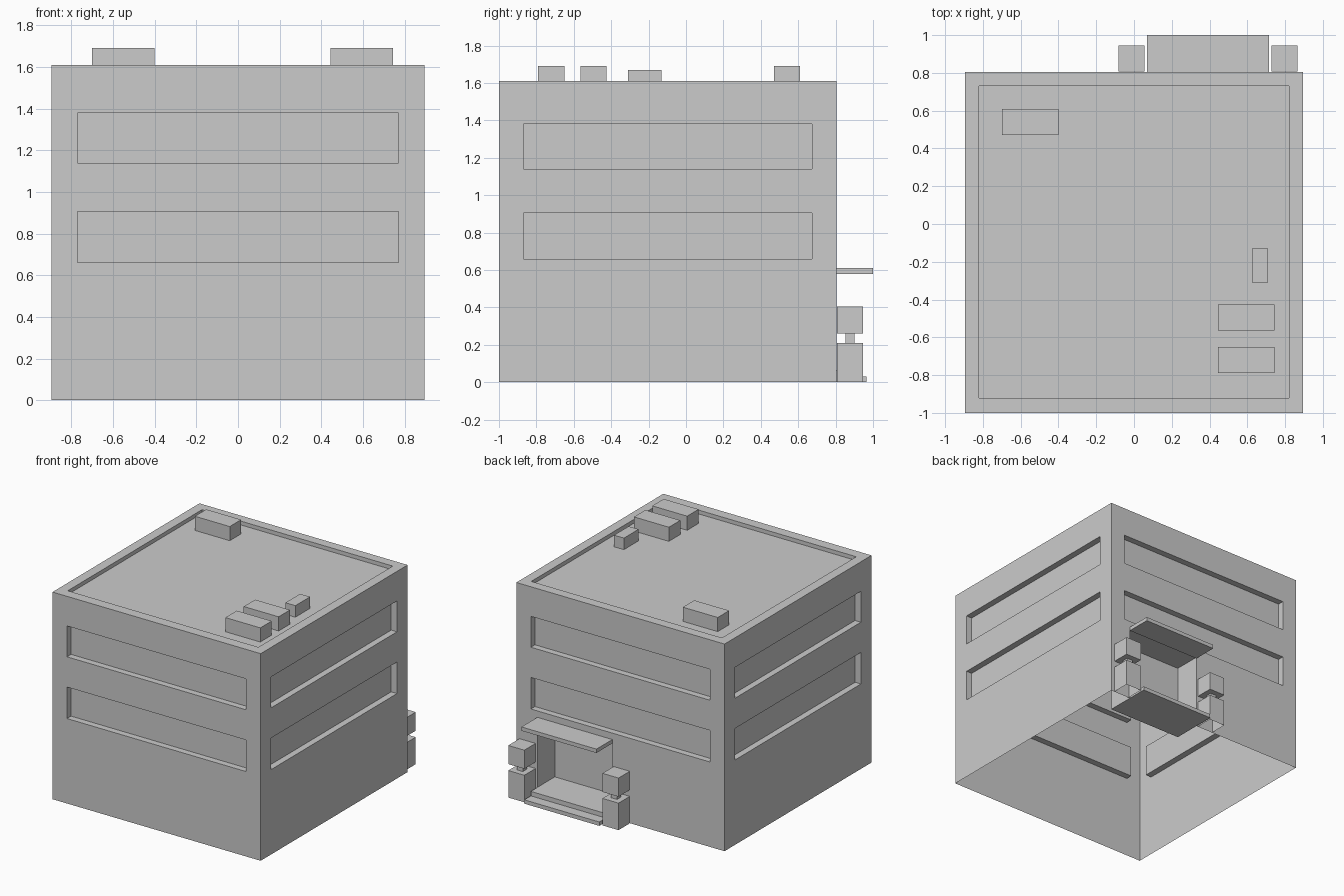
import bpy, bmesh

if "Cube" in bpy.data.objects:
    bpy.data.objects.remove(bpy.data.objects["Cube"])


def add_box(bm, x0, x1, y0, y1, z0, z1, open_bottom=False):
    verts = bmesh.ops.create_cube(bm, size=1)["verts"]
    for v in verts:
        v.co = (x1 if v.co.x > 0 else x0,
                y1 if v.co.y > 0 else y0,
                z1 if v.co.z > 0 else z0)
    if open_bottom:
        faces = {f for v in verts for f in v.link_faces}
        bottom = [f for f in faces if all(abs(v.co.z - z0) < 1e-6 for v in f.verts)]
        bmesh.ops.delete(bm, geom=bottom, context="FACES_ONLY")


def boxes(name, *specs, open_bottom=False):
    bm = bmesh.new()
    for s in specs:
        add_box(bm, *s, open_bottom=open_bottom)
    mesh = bpy.data.meshes.new(name)
    bm.to_mesh(mesh)
    bm.free()
    ob = bpy.data.objects.new(name, mesh)
    bpy.context.collection.objects.link(ob)
    return ob


W, FRONT, BACK, TOP = 0.895, -1.0, 0.805, 1.61
ROOF, DEPTH = 1.58, 0.05
DOOR = (0.07, 0.715)

# Openings: sunken roof, entrance and window bands on every side
cuts = [(-0.82, 0.82, -0.92, 0.73, ROOF, 1.8),
        (*DOOR, 0.59, 1.0, -0.2, 0.59)]
for z0, z1 in ((0.66, 0.905), (1.14, 1.38)):
    cuts.append((-0.77, 0.77, FRONT - 0.1, FRONT + DEPTH, z0, z1))
    cuts.append((-0.77, 0.77, BACK - DEPTH, BACK + 0.1, z0, z1))
    cuts.append((W - DEPTH, W + 0.1, -0.87, 0.675, z0, z1))
    cuts.append((-W - 0.1, -W + DEPTH, -0.87, 0.675, z0, z1))
cutter = boxes("opening_cutter", *cuts)
cutter.hide_render = True

# Building shell, open underneath
body = boxes("building_shell", (-W, W, FRONT, BACK, 0, TOP))
mod = body.modifiers.new("openings", "BOOLEAN")
mod.operation = "DIFFERENCE"
mod.solver = "EXACT"
mod.object = cutter
bpy.context.view_layer.update()
deps = bpy.context.evaluated_depsgraph_get()
shell = bpy.data.meshes.new_from_object(body.evaluated_get(deps))
body.modifiers.clear()
body.data = shell
bpy.data.objects.remove(cutter)
bm = bmesh.new()
bm.from_mesh(shell)
under = [f for f in bm.faces if all(abs(v.co.z) < 1e-4 for v in f.verts)]
bmesh.ops.delete(bm, geom=under, context="FACES")
bm.to_mesh(shell)
bm.free()

# Entrance floor, step and canopy
boxes("entrance_floor", (*DOOR, 0.59, 0.885, 0, 0.065))
boxes("entrance_step", (*DOOR, 0.885, 0.965, 0, 0.03))
boxes("entrance_canopy", (*DOOR, BACK, 1.0, 0.58, 0.61))

# Potted shrubs either side of the entrance
for side, x in (("right", 0.797), ("left", -0.013)):
    y, r = 0.877, 0.069
    boxes(side + "_planter", (x - r, x + r, y - r, y + r, 0, 0.21), open_bottom=True)
    boxes(side + "_shrub_stem", (x - 0.025, x + 0.025, y - 0.025, y + 0.025, 0.21, 0.26))
    boxes(side + "_shrub_crown", (x - r, x + r, y - r, y + r, 0.26, 0.405))

# Rooftop units
for i, (x, y) in enumerate(((-0.7, 0.47), (0.445, -0.565), (0.445, -0.79))):
    boxes(f"roof_unit_{i + 1}", (x, x + 0.3, y, y + 0.14, ROOF, 1.69))
boxes("roof_vent", (0.625, 0.71, -0.31, -0.13, ROOF, 1.67))
